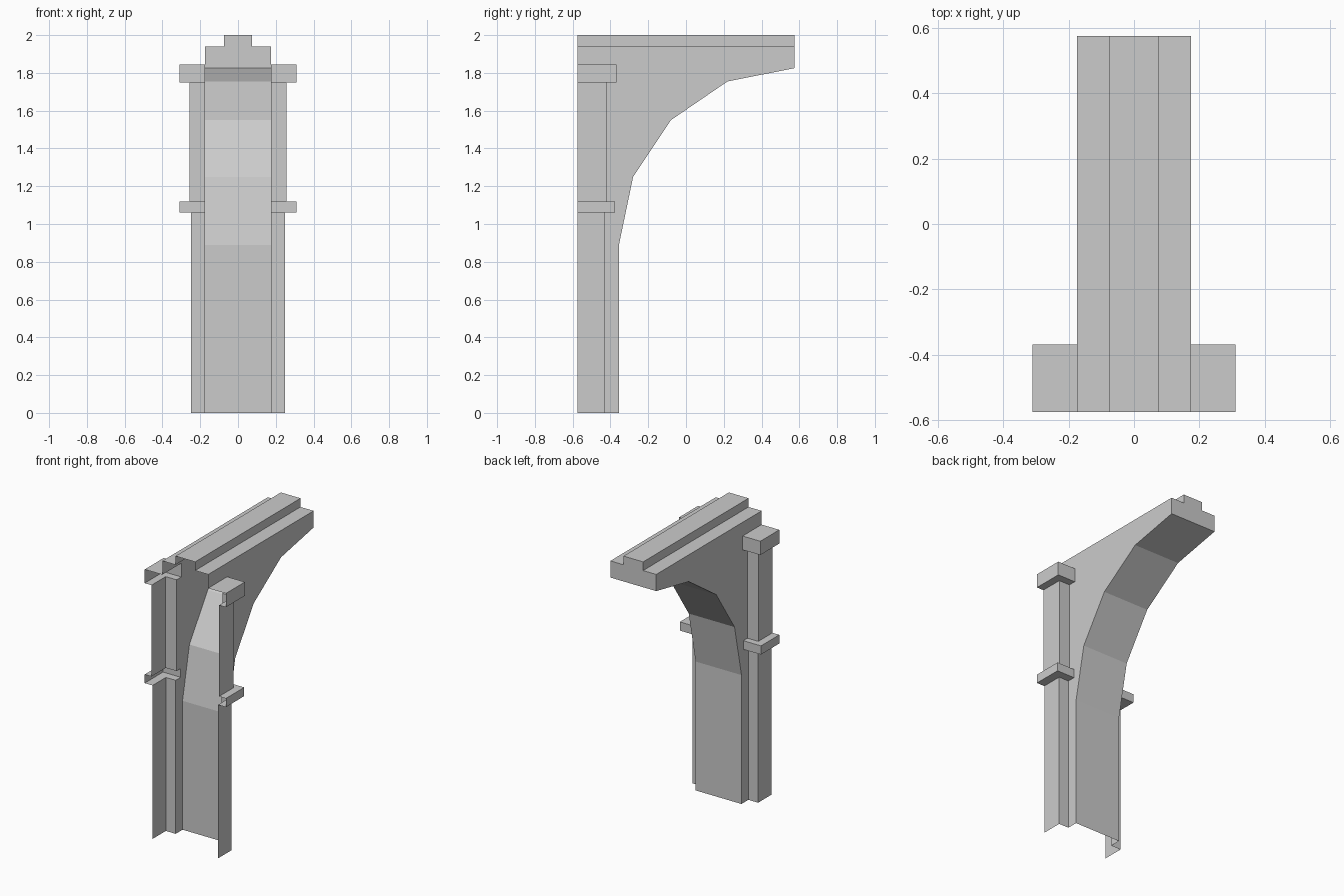
import bpy
import bmesh
from mathutils import Vector

cube = bpy.data.objects.get("Cube")
if cube:
    bpy.data.objects.remove(cube)

stone = bpy.data.materials.new("grey_stone")
stone.use_nodes = True
GREY = (0.6, 0.6, 0.6, 1)
stone.diffuse_color = GREY
stone.node_tree.nodes["Principled BSDF"].inputs["Base Color"].default_value = GREY

FRONT, BACK = -0.575, 0.575   # open wall side and free end
HALF = 0.175                  # half width of the arch
RIDGE = 0.075                 # half width of the top ridge
SHELF, TOP = 1.94, 2.0

# Pilaster tiers: bottom z, top z, outer x, back y
TIERS = [(0, 1.06, 0.25, -0.43), (1.06, 1.12, 0.31, -0.375),
         (1.12, 1.75, 0.258, -0.42), (1.75, 1.845, 0.31, -0.368)]
# Underside of the arch as (y, z)
CURVE = [(-0.355, 0), (-0.355, 0.89), (-0.28, 1.25), (-0.08, 1.55),
         (0.22, 1.755), (BACK, 1.825)]


def add_face(bm, points, outward):
    """Add a flat face whose normal points towards outward."""
    face = bm.faces.new([bm.verts.new(p) for p in points])
    face.normal_update()
    if face.normal.dot(Vector(outward)) < 0:
        face.normal_flip()


def finish(bm, name):
    bmesh.ops.remove_doubles(bm, verts=bm.verts, dist=0.0005)
    mesh = bpy.data.meshes.new(name)
    bm.to_mesh(mesh)
    bm.free()
    mesh.materials.append(stone)
    obj = bpy.data.objects.new(name, mesh)
    bpy.context.collection.objects.link(obj)


# Arch bracket: side walls cut out where the pilasters join
bm = bmesh.new()
notch = []
for z0, z1, _, back in TIERS:
    notch += [(back, z0), (back, z1)]
side = notch + [(FRONT, TIERS[-1][1]), (FRONT, SHELF), (BACK, SHELF)] + CURVE[::-1]
for s in (-1, 1):
    add_face(bm, [(s * HALF, y, z) for y, z in side], (s, 0, 0))
    # Shelf beside the ridge, and the ridge side
    add_face(bm, [(s * HALF, FRONT, SHELF), (s * RIDGE, FRONT, SHELF),
                  (s * RIDGE, BACK, SHELF), (s * HALF, BACK, SHELF)], (0, 0, 1))
    add_face(bm, [(s * RIDGE, FRONT, SHELF), (s * RIDGE, FRONT, TOP),
                  (s * RIDGE, BACK, TOP), (s * RIDGE, BACK, SHELF)], (s, 0, 0))
# Ridge top
add_face(bm, [(-RIDGE, FRONT, TOP), (RIDGE, FRONT, TOP),
              (RIDGE, BACK, TOP), (-RIDGE, BACK, TOP)], (0, 0, 1))
# Faceted underside
for (y0, z0), (y1, z1) in zip(CURVE, CURVE[1:]):
    add_face(bm, [(-HALF, y0, z0), (HALF, y0, z0),
                  (HALF, y1, z1), (-HALF, y1, z1)], (0, 1, -1))
# Stepped end
half_end = [(HALF, CURVE[-1][1]), (HALF, SHELF), (RIDGE, SHELF), (RIDGE, TOP)]
end = half_end + [(-x, z) for x, z in reversed(half_end)]
add_face(bm, [(x, BACK, z) for x, z in end], (0, 1, 0))
finish(bm, "arch_bracket")


# Pilasters: open-backed tiers joined by ledges
def build_pilaster(name, s):
    bm = bmesh.new()

    def outline(x, y, z):
        return [(s * x, FRONT, z), (s * x, y, z), (s * HALF, y, z)]

    for z0, z1, x, y in TIERS:
        low, high = outline(x, y, z0), outline(x, y, z1)
        add_face(bm, [low[0], low[1], high[1], high[0]], (s, 0, 0))
        add_face(bm, [low[1], low[2], high[2], high[1]], (0, 1, 0))
    for (_, z, x0, y0), (_, _, x1, y1) in zip(TIERS, TIERS[1:]):
        a, b = outline(x0, y0, z), outline(x1, y1, z)
        up = (0, 0, 1 if x1 < x0 else -1)
        for i in range(2):
            add_face(bm, [a[i], a[i + 1], b[i + 1], b[i]], up)
    # Capital top
    _, z, x, y = TIERS[-1]
    add_face(bm, outline(x, y, z) + [(s * HALF, FRONT, z)], (0, 0, 1))
    finish(bm, name)


build_pilaster("left_pilaster", 1)
build_pilaster("right_pilaster", -1)
